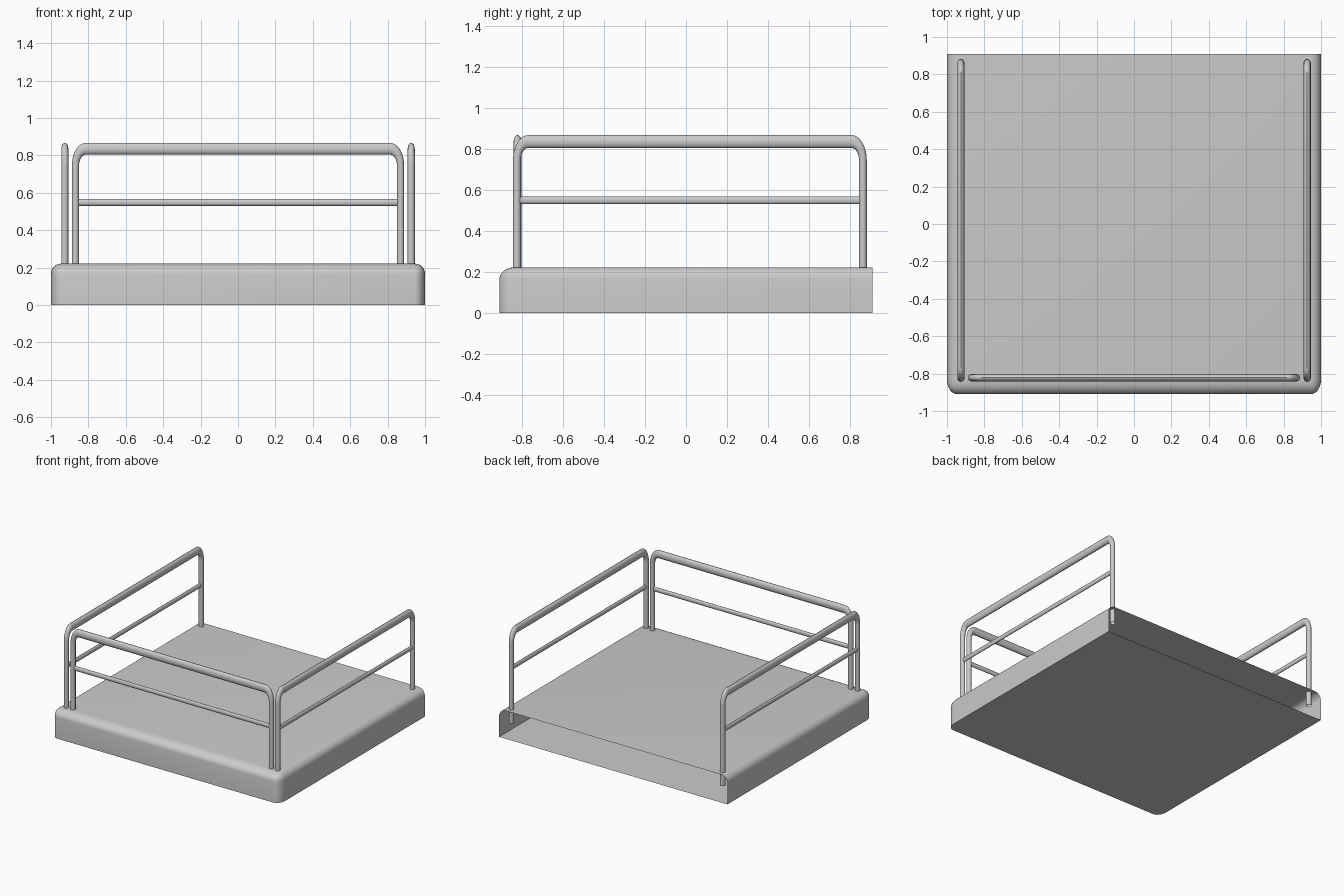
import bpy, bmesh
from math import sin, cos, pi, radians

if "Cube" in bpy.data.objects:
    bpy.data.objects.remove(bpy.data.objects["Cube"])

STRETCH = 1.65      # tubes are taller than they are wide
SIDES = 16


def finish(bm, name):
    bmesh.ops.recalc_face_normals(bm, faces=bm.faces)
    me = bpy.data.meshes.new(name)
    bm.to_mesh(me)
    bm.free()
    ob = bpy.data.objects.new(name, me)
    bpy.context.collection.objects.link(ob)
    bpy.ops.object.select_all(action='DESELECT')
    ob.select_set(True)
    bpy.context.view_layer.objects.active = ob
    bpy.ops.object.shade_smooth_by_angle(angle=radians(35))
    return ob


def sweep(name, path, r, place):
    """Open tube along a flat path of (u, w, direction angle)."""
    bm = bmesh.new()
    rings = []
    for u, w, d in path:
        ring = []
        for i in range(SIDES):
            a = 2 * pi * i / SIDES
            k = r * cos(a)
            ring.append(bm.verts.new(place(u - k * sin(d), r * sin(a),
                                           (w + k * cos(d)) * STRETCH)))
        rings.append(ring)
    for a, b in zip(rings, rings[1:]):
        for i in range(SIDES):
            j = (i + 1) % SIDES
            bm.faces.new((a[i], a[j], b[j], b[i]))
    return finish(bm, name)


def railing(name, u0, u1, place):
    r, bend = 0.019, 0.055
    top = 0.867 / STRETCH - r
    foot = 0.115 / STRETCH
    # bent top tube with both posts
    path = [(u0, foot, pi / 2)]
    for i in range(9):
        t = pi / 2 * i / 8
        path.append((u0 + bend - bend * cos(t), top - bend + bend * sin(t), pi / 2 - t))
    for i in range(9):
        t = pi / 2 * i / 8
        path.append((u1 - bend + bend * sin(t), top - bend + bend * cos(t), -t))
    path.append((u1, foot, -pi / 2))
    sweep(name + "_frame", path, r, place)
    # thin middle bar
    mid = 0.549 / STRETCH
    sweep(name + "_middle_bar", [(u0, mid, 0), (u1, mid, 0)], 0.011, place)


# platform: shell open at the back, rounded top and front corners
bm = bmesh.new()
bmesh.ops.create_cube(bm, size=1)
YS = 1.4
for v in bm.verts:
    v.co = (v.co.x * 2, v.co.y * 1.82 / YS, (v.co.z + 0.5) * 0.222)
bm.normal_update()
bmesh.ops.delete(bm, geom=[f for f in bm.faces if f.normal.y > 0.9], context='FACES_ONLY')
soft = [e for e in bm.edges if len(e.link_faces) == 2
        and max(v.co.z for v in e.verts) > 0.1]
bmesh.ops.bevel(bm, geom=soft, offset=0.055, segments=6, profile=0.5, affect='EDGES')
for v in bm.verts:
    v.co.y *= YS
finish(bm, "platform")

# railings: front and both sides
railing("front_railing", -0.869, 0.869, lambda u, n, w: (u, -0.822 + n, w))
for side, s in (("left", -1), ("right", 1)):
    railing(side + "_railing", -0.825, 0.863, lambda u, n, w, s=s: (s * 0.926 + n, u, w))
